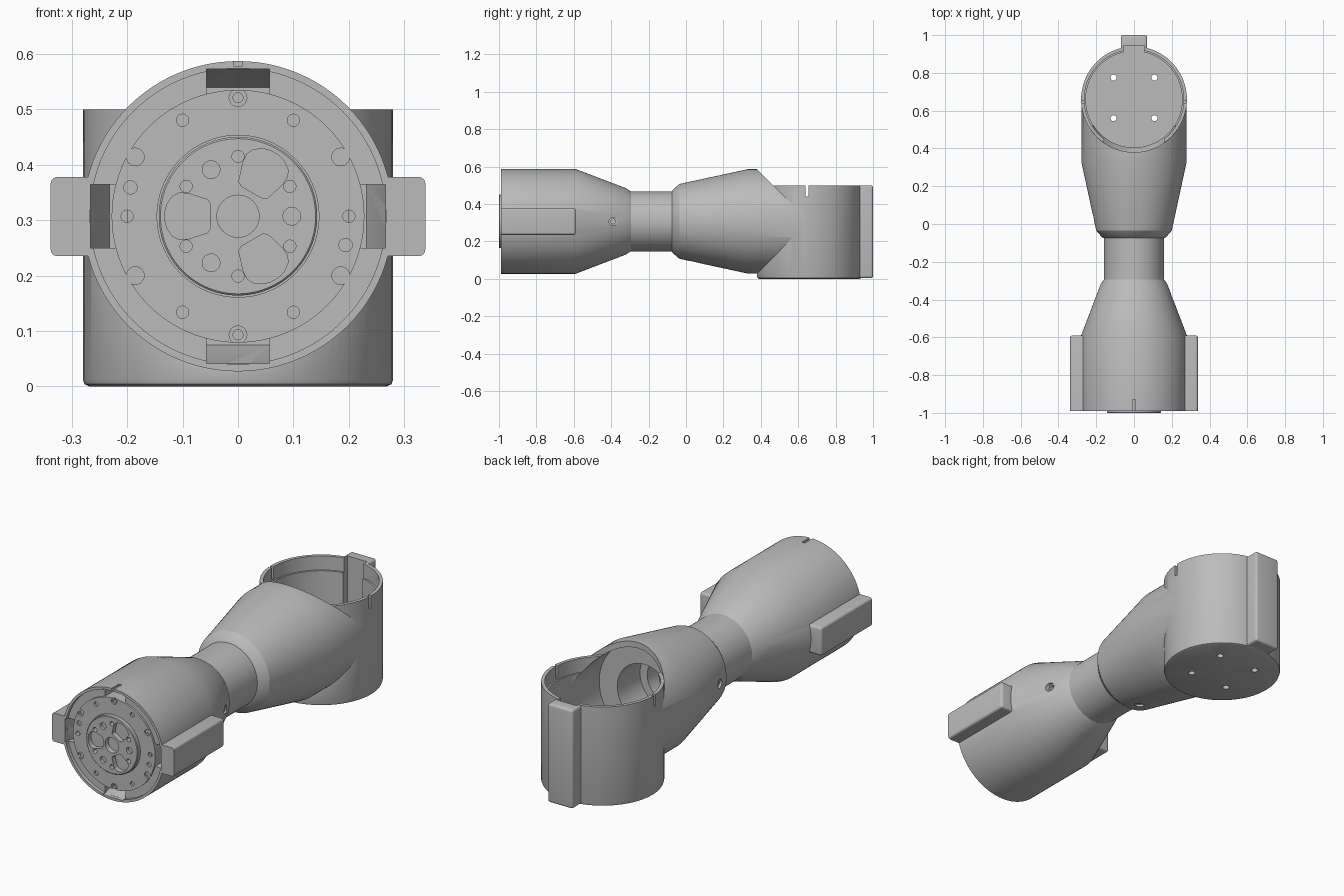
import bpy
import bmesh
from math import radians
from mathutils import Matrix, Vector

cube = bpy.data.objects.get("Cube")
if cube:
    bpy.data.objects.remove(cube, do_unlink=True)

grey = bpy.data.materials.new("light_grey")
grey.use_nodes = True
grey.diffuse_color = (0.5, 0.5, 0.5, 1)
grey.node_tree.nodes["Principled BSDF"].inputs["Base Color"].default_value = (0.5, 0.5, 0.5, 1)


def turn(angle, axis="Z"):
    return Matrix.Rotation(radians(angle), 4, axis)


def move(x=0, y=0, z=0):
    return Matrix.Translation((x, y, z))


ARM = move(z=0.307) @ turn(-90, "X")    # local z runs backwards along the arm
CUP = move(y=0.66)                      # upright rear cup


def finish(name, bm, matrix):
    bm.transform(matrix)
    bmesh.ops.recalc_face_normals(bm, faces=bm.faces)
    mesh = bpy.data.meshes.new(name)
    bm.to_mesh(mesh)
    bm.free()
    ob = bpy.data.objects.new(name, mesh)
    bpy.context.collection.objects.link(ob)
    return ob


def lathe(name, profile, matrix, steps=96):
    """Spin a (radius, height) profile around local z."""
    bm = bmesh.new()
    verts = [bm.verts.new((r, 0, h)) for r, h in profile]
    edges = [bm.edges.new(pair) for pair in zip(verts, verts[1:])]
    bmesh.ops.spin(bm, geom=verts + edges, cent=(0, 0, 0), axis=(0, 0, 1),
                   angle=radians(360), steps=steps)
    bmesh.ops.remove_doubles(bm, verts=bm.verts, dist=0.0001)
    return finish(name, bm, matrix)


def cylinder(name, radius, low, high, matrix, steps=96):
    return lathe(name, [(0, low), (radius, low), (radius, high), (0, high)], matrix, steps)


def prism(name, outline, low, high, matrix):
    bm = bmesh.new()
    face = bm.faces.new([bm.verts.new((x, y, low)) for x, y in outline])
    new = bmesh.ops.extrude_face_region(bm, geom=[face])["geom"]
    bmesh.ops.translate(bm, vec=(0, 0, high - low),
                        verts=[g for g in new if isinstance(g, bmesh.types.BMVert)])
    return finish(name, bm, matrix)


def box(name, low, high, bevel=0):
    """Box with every edge rounded except those of its front face."""
    low, high = Vector(low), Vector(high)
    size = high - low
    bm = bmesh.new()
    bmesh.ops.create_cube(bm, size=1)
    bm.transform(Matrix.Translation((low + high) / 2) @ Matrix.Diagonal((*size, 1)))
    if bevel:
        edges = [e for e in bm.edges if max(v.co.y for v in e.verts) > low.y + 0.001]
        bmesh.ops.bevel(bm, geom=edges, offset=bevel, segments=4, profile=0.5, affect="EDGES")
    return finish(name, bm, Matrix())


def counterbore(matrix, small, big, step, deep):
    """Stepped screw hole going down local +z from the surface."""
    return lathe("hole_cutter", [(0, -0.05), (big, -0.05), (big, step), (small, step),
                                 (small, deep), (0, deep)], matrix, 20)


def combine(target, operation, parts):
    for part in parts:
        mod = target.modifiers.new("bool", "BOOLEAN")
        mod.operation = operation
        mod.solver = "EXACT"
        mod.object = part
        bpy.context.view_layer.objects.active = target
        bpy.ops.object.modifier_apply(modifier=mod.name)
        bpy.data.objects.remove(part, do_unlink=True)


# Arm housing: front barrel, cone, neck, rear cone
housing = lathe("arm_housing", [
    (0, -0.99), (0.28, -0.99), (0.28, -0.59), (0.177, -0.32), (0.16, -0.295), (0.16, -0.075),
    (0.17, -0.07), (0.2, -0.035), (0.279, 0.33), (0.279, 0.66), (0, 0.66)], ARM)

# Rear cup, side tabs and rear rib
combine(housing, "UNION", [
    lathe("cup", [(0, 0), (0.268, 0), (0.277, 0.004), (0.28, 0.013), (0.28, 0.5), (0, 0.5)], CUP),
    box("side_tabs", (-0.338, -0.99, 0.235), (0.338, -0.59, 0.378), 0.012),
    box("rear_rib", (-0.07, 0.8, 0.004), (0.07, 1.0, 0.5), 0.012),
])

# Hollow cup, arm bore, front recess, rib channel and locating slits
cutters = [
    lathe("cup_cutter", [(0, 0.03), (0.255, 0.03), (0.255, 0.43), (0.263, 0.43), (0.263, 0.5),
                         (0.28, 0.5), (0.28, 0.7), (0, 0.7)], CUP),
    lathe("bore_cutter", [(0, -0.3), (0.11, -0.3), (0.11, 0.15), (0.15, 0.15), (0.15, 0.33),
                          (0.25, 0.33), (0.25, 0.66), (0, 0.66)], ARM),
    cylinder("recess_cutter", 0.267, -1.1, -0.972, ARM),
    box("channel_cutter", (-0.055, 0.8, 0.03), (0.055, 0.945, 0.6)),
    box("front_slit_cutter", (-0.008, -1.1, 0.578), (0.008, -0.93, 0.7)),
]
for side in (-1, 1):
    inner, outer = sorted((side * 0.24, side * 0.3))
    cutters.append(box("cup_slit_cutter", (inner, 0.64, 0.44), (outer, 0.655, 0.6)))

# Sloped pockets and screw holes on four sides
for angle in range(0, 360, 90):
    cutters.append(prism("pocket_cutter", [
        (0.2, -1.1), (0.266, -1.1), (0.266, -0.972), (0.232, -0.88), (0.2, -0.88)],
        -0.057, 0.057, ARM @ turn(angle) @ turn(90, "X")))
    for along, radius in ((-0.39, 0.204), (0.04, 0.216)):
        place = ARM @ move(z=along) @ turn(angle) @ move(radius) @ turn(-90, "Y")
        cutters.append(counterbore(place, 0.013, 0.022, 0.015, 0.06))

# Cup floor holes
for x in (-0.108, 0.108):
    for y in (0.56, 0.775):
        cutters.append(cylinder("floor_cutter", 0.016, -0.1, 0.1, move(x, y), 20))
combine(housing, "DIFFERENCE", cutters)

# Motor ring with its screws
ring = cylinder("motor_ring", 0.228, -0.982, -0.87, ARM)
cutters = [cylinder("ring_cutter", 0.146, -1.1, -0.965, ARM)]
for angle in range(0, 360, 60):
    screw = ARM @ turn(angle + 30) @ move(0.214, 0, -0.982)
    hole = ARM @ turn(angle) @ move(0.2, 0, -0.982)
    cutters.append(counterbore(screw, 0.009, 0.016, 0.008, 0.02))
    cutters.append(cylinder("hole_cutter", 0.011, -0.05, 0.025, hole, 20))
for angle in (15, 195):
    hole = ARM @ turn(angle) @ move(0.201, 0, -0.982)
    cutters.append(cylinder("hole_cutter", 0.012, -0.05, 0.01, hole, 20))
combine(ring, "DIFFERENCE", cutters)

# Output disc with screw holes and three rounded windows
disc = lathe("output_disc", [(0, -1.0), (0.14, -1.0), (0.143, -0.997),
                             (0.143, -0.95), (0, -0.95)], ARM)
half = [(0.05, 0.022), (0.055, 0.03), (0.09, 0.041), (0.106, 0.042),
        (0.118, 0.036), (0.128, 0.022), (0.132, 0.008)]
window = half + [(x, -y) for x, y in reversed(half)]
cutters = [cylinder("centre_cutter", 0.038, -1.1, -0.97, ARM, 40)]
for angle in range(0, 360, 60):
    hole = ARM @ turn(angle + 30) @ move(0.108, 0, -1.0)
    cutters.append(cylinder("hole_cutter", 0.011, -0.05, 0.025, hole, 20))
for angle in range(0, 360, 120):
    hole = ARM @ turn(angle) @ move(0.097, 0, -1.0)
    cutters.append(cylinder("hole_cutter", 0.016, -0.05, 0.015, hole, 24))
    cutters.append(prism("window_cutter", window, -1.1, -0.975, ARM @ turn(angle + 60)))
combine(disc, "DIFFERENCE", cutters)

# Colour and shading
for ob in (housing, ring, disc):
    ob.data.materials.clear()
    ob.data.materials.append(grey)
    bpy.ops.object.select_all(action="DESELECT")
    ob.select_set(True)
    bpy.context.view_layer.objects.active = ob
    bpy.ops.object.shade_smooth_by_angle(angle=radians(25))
